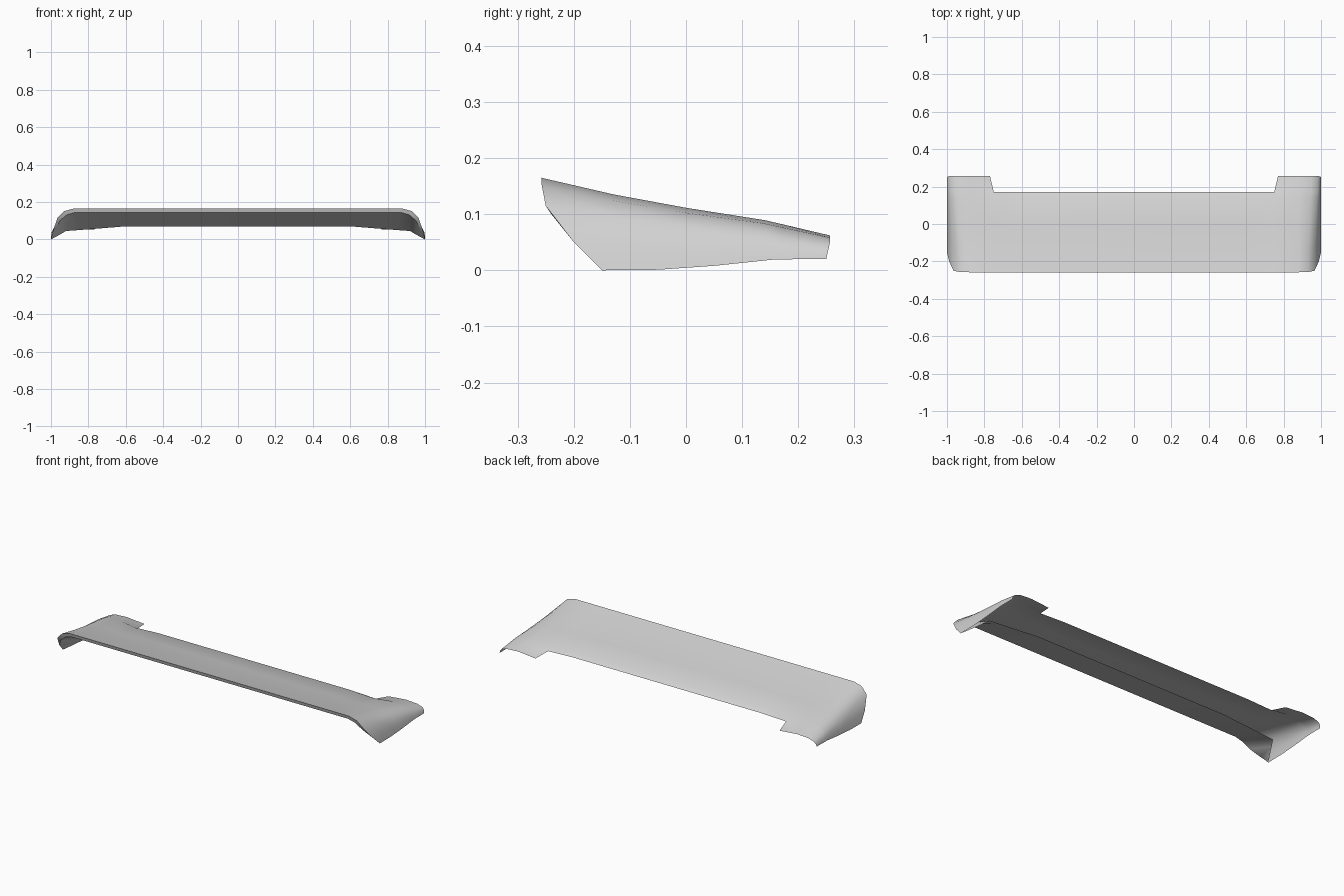
import bpy, bmesh, math
from mathutils import Vector

if "Cube" in bpy.data.objects:
    bpy.data.objects.remove(bpy.data.objects["Cube"])

mat = bpy.data.materials.new("light_grey")
mat.diffuse_color = (0.65, 0.65, 0.65, 1)
mat.use_nodes = True
mat.node_tree.nodes["Principled BSDF"].inputs["Base Color"].default_value = mat.diffuse_color

# Half of the panel: lengthwise columns from the centre out to the drooping end flap
front = [(0, -.258, .165), (.6, -.258, .165), (.75, -.258, .165), (.88, -.258, .165),
         (.93, -.257, .151), (.965, -.25, .115), (.988, -.2, .05), (1, -.15, 0)]
rear = [(0, .257, .062), (.6, .257, .062), (.77, .257, .052), (.88, .257, .062),
        (.95, .257, .058), (.985, .256, .047), (.997, .253, .034), (1, .25, .02)]
# Front lip lower edge and free edge of the underside flange
lip = [(0, -.252, .145), (.6, -.252, .145), (.75, -.252, .145), (.87, -.252, .145),
       (.915, -.25, .132), (.952, -.24, .1), (.982, -.19, .043), (1, -.15, 0)]
flange = [(0, -.02, .07), (.6, -.02, .07), (.75, -.02, .058), (.85, -.02, .05),
          (.92, -.02, .045), (.945, -.06, .03), (.973, -.108, .014), (1, -.15, 0)]

rows = [[Vector(p) for p in flange], [Vector(p) for p in lip]]
# Top skin stations: fraction from front to rear, and height change from a straight line
for t, dz in [(0, 0), (.25, -.004), (.5, -.002), (.775, .004), (.832, .003), (1, 0)]:
    row = []
    for c, (f, r) in enumerate(zip(front, rear)):
        p = Vector(f).lerp(Vector(r), t)
        p.z += dz
        if c == 2:
            p.x = .77 if t == 1 else .75       # slanted notch side
        if t == .832 and c < 3:
            p.z = (.072, .072, .066)[c]        # trailing strip bends down
        row.append(p)
    rows.append(row)

bm = bmesh.new()
grid = [[bm.verts.new(p) for p in row] for row in rows]
last = len(grid) - 2
for s in range(last + 1):
    for c in range(7):
        if s == last and c < 2:
            continue                           # rear notch
        bm.faces.new((grid[s][c], grid[s][c + 1], grid[s + 1][c + 1], grid[s + 1][c]))
loose = [v for v in bm.verts if not v.link_faces]
bmesh.ops.delete(bm, geom=loose, context='VERTS')
bmesh.ops.remove_doubles(bm, verts=bm.verts[:], dist=.0005)
me = bpy.data.meshes.new("spoiler_panel")
bm.to_mesh(me)
bm.free()
me.materials.append(mat)
panel = bpy.data.objects.new("spoiler_panel", me)
bpy.context.collection.objects.link(panel)

# Mirror the half across x = 0
mirror = panel.modifiers.new("mirror", 'MIRROR')
mirror.use_clip = True
bpy.context.view_layer.objects.active = panel
panel.select_set(True)
bpy.ops.object.modifier_apply(modifier="mirror")
bpy.ops.object.shade_smooth_by_angle(angle=math.radians(40))
